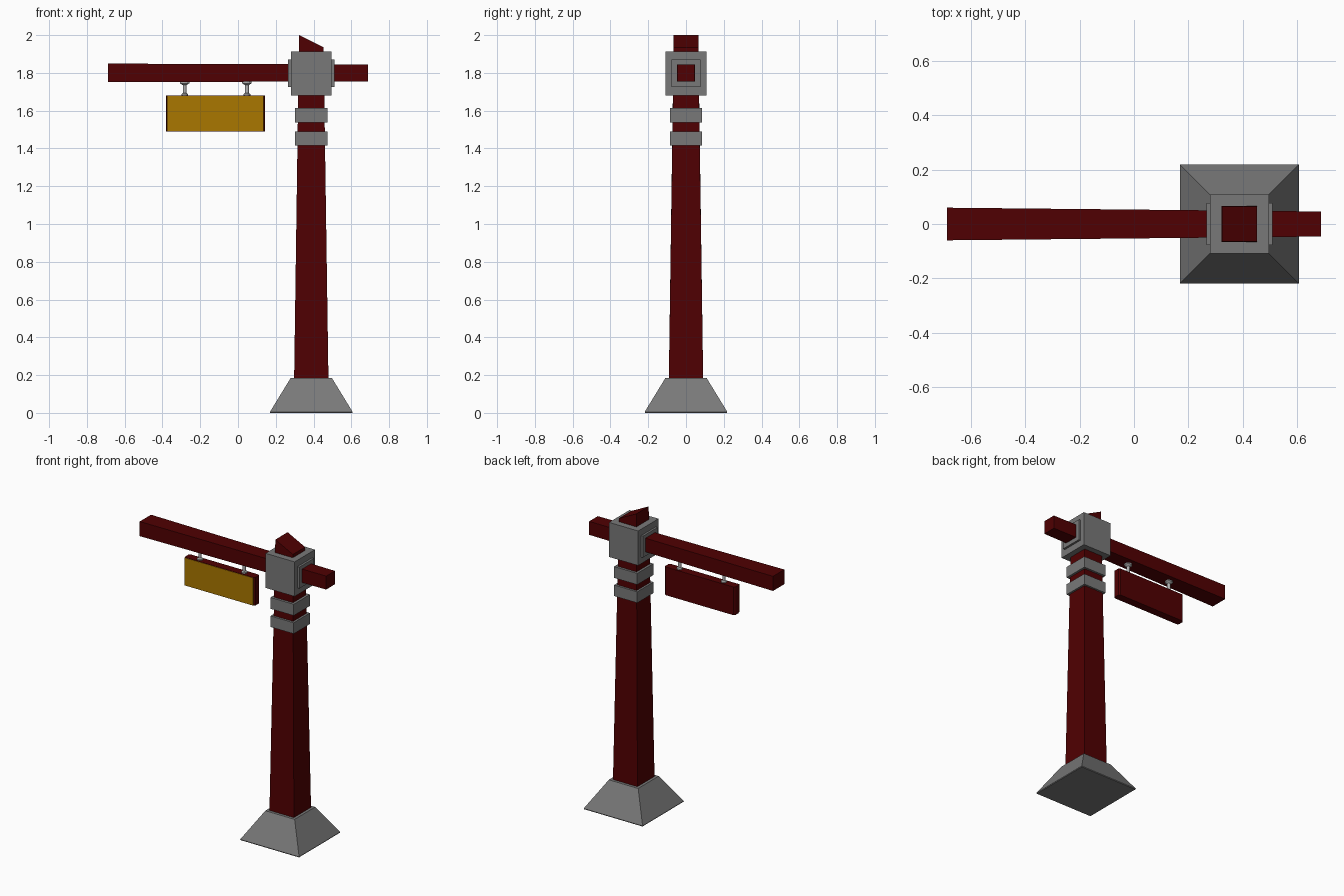
import bpy, bmesh, math

if "Cube" in bpy.data.objects:
    bpy.data.objects.remove(bpy.data.objects["Cube"])

PX = 0.388  # post centre in x


def material(name, rgb):
    m = bpy.data.materials.new(name)
    m.diffuse_color = (*rgb, 1)
    m.use_nodes = True
    m.node_tree.nodes["Principled BSDF"].inputs["Base Color"].default_value = m.diffuse_color
    return m


RED = material("red_paint", (0.08, 0.0, 0.0005))
GOLD = material("gold_panel", (0.40, 0.185, 0.0))
IRON = material("dark_iron", (0.19, 0.19, 0.19))
STEEL = material("hanger_steel", (0.45, 0.45, 0.45))


def finish(name, bm, mat):
    bmesh.ops.recalc_face_normals(bm, faces=bm.faces)
    me = bpy.data.meshes.new(name)
    bm.to_mesh(me)
    bm.free()
    ob = bpy.data.objects.new(name, me)
    bpy.context.collection.objects.link(ob)
    me.materials.append(mat)
    return ob


def loft(name, rings, mat=IRON):
    """Skin equal-length point rings and cap both ends."""
    bm = bmesh.new()
    vs = [[bm.verts.new(p) for p in r] for r in rings]
    n = len(vs[0])
    for a, b in zip(vs, vs[1:]):
        for i in range(n):
            j = (i + 1) % n
            bm.faces.new((a[i], a[j], b[j], b[i]))
    bm.faces.new(vs[0])
    bm.faces.new(vs[-1])
    return finish(name, bm, mat)


def square(h, z, drop=0):
    """Square ring around the post; drop lowers its right side."""
    return [(PX + sx * h, sy * h, z - (drop if sx > 0 else 0))
            for sx, sy in ((-1, -1), (1, -1), (1, 1), (-1, 1))]


def beam_end(x, hy, hz):
    return [(x, sy * hy, 1.80 + sz * hz)
            for sy, sz in ((-1, -1), (1, -1), (1, 1), (-1, 1))]


def box(name, x, y, z, mat=IRON):
    return loft(name, [[(x[0], y[0], k), (x[1], y[0], k), (x[1], y[1], k), (x[0], y[1], k)]
                       for k in z], mat)


# Foot and tapered post with slanted top
loft("foot", [square(0.217, 0), square(0.219, 0.005), square(0.109, 0.185)])
loft("post", [square(0.091, 0.17), square(0.065, 2.0, 0.065)], RED)

# Metal bands
for i, (z0, z1) in enumerate(((1.416, 1.490), (1.538, 1.614))):
    loft(f"band_{i + 1}", [square(0.086, z0), square(0.086, z1)])

# Joint block with a collar plate on each side
loft("joint_block", [square(0.108, 1.681), square(0.108, 1.913)])
for side, s in (("left", -1), ("right", 1)):
    xs = sorted((PX + s * 0.1, PX + s * 0.122))
    box(f"collar_{side}", xs, (-0.077, 0.077), (1.726, 1.870))

# Cross beam, thicker at the free end
loft("cross_beam", [beam_end(-0.688, 0.06, 0.049), beam_end(0.687, 0.046, 0.045)], RED)

# Sign board with chamfered ends and front panel
prof = [(-0.38, -0.012), (-0.374, -0.027), (0.134, -0.027), (0.142, -0.017),
        (0.142, 0.02), (0.132, 0.027), (-0.372, 0.027), (-0.38, 0.015)]
loft("sign_board", [[(x, y, z) for x, y in prof] for z in (1.491, 1.68)], RED)
box("sign_panel", (-0.377, 0.134), (-0.030, -0.026), (1.493, 1.678), GOLD)

# Turned hangers between beam and sign
hanger = [(0.018, 1.676), (0.018, 1.688), (0.010, 1.693), (0.010, 1.735),
          (0.025, 1.745), (0.025, 1.758)]
for i, x in enumerate((-0.282, 0.047)):
    loft(f"hanger_{i + 1}", [[(x + r * math.cos(a * math.tau / 12), r * math.sin(a * math.tau / 12), z)
                              for a in range(12)] for r, z in hanger], STEEL)
